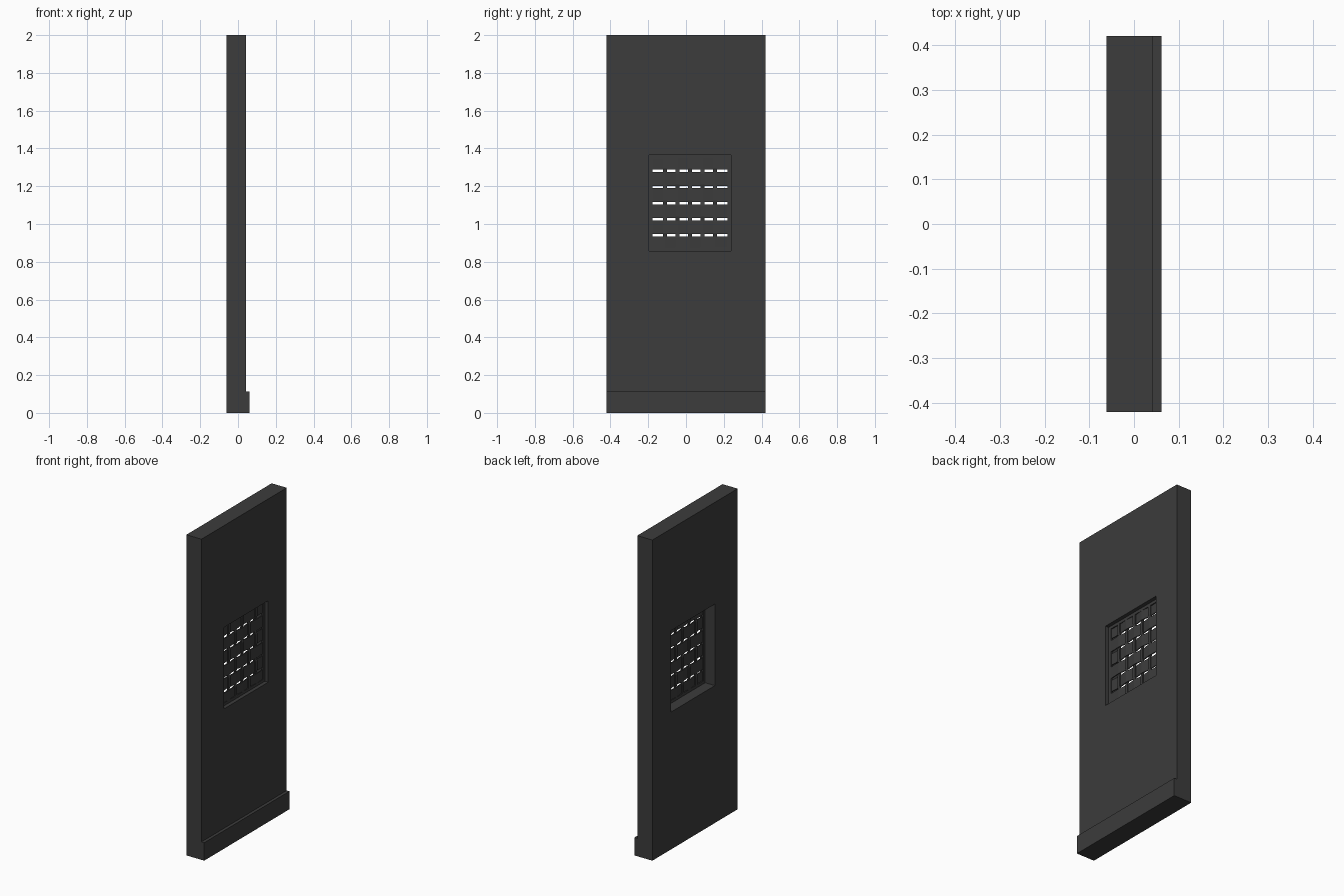
import bpy
import bmesh
from mathutils import Vector

default = bpy.data.objects.get("Cube")
if default:
    bpy.data.objects.remove(default, do_unlink=True)

metal = bpy.data.materials.new("dark_grey_metal")
metal.use_nodes = True
GREY = (0.045, 0.045, 0.045, 1)
metal.diffuse_color = GREY
metal.node_tree.nodes["Principled BSDF"].inputs["Base Color"].default_value = GREY


def finish(name, bm):
    bmesh.ops.recalc_face_normals(bm, faces=bm.faces)
    mesh = bpy.data.meshes.new(name)
    bm.to_mesh(mesh)
    bm.free()
    mesh.materials.append(metal)
    obj = bpy.data.objects.new(name, mesh)
    bpy.context.collection.objects.link(obj)
    return obj


def box(name, low, high):
    low, high = Vector(low), Vector(high)
    bm = bmesh.new()
    bmesh.ops.create_cube(bm, size=1)
    for v in bm.verts:
        v.co = (low + high) / 2 + v.co * (high - low)
    return finish(name, bm)


def woven_strip(name, path, across, thickness):
    """Sweep a rectangular section along a zigzag path."""
    bm = bmesh.new()
    rings = []
    side, depth = Vector(across) / 2, Vector((thickness / 2, 0, 0))
    for p in path:
        corners = (side + depth, side - depth, -side - depth, -side + depth)
        rings.append([bm.verts.new(Vector(p) + c) for c in corners])
    for a, b in zip(rings, rings[1:]):
        for i in range(4):
            j = (i + 1) % 4
            bm.faces.new((a[i], a[j], b[j], b[i]))
    bm.faces.new(rings[0])
    bm.faces.new(rings[-1])
    return finish(name, bm)


# Door slab with a rectangular window opening
BACK, FACE, HALF = -0.062, 0.042, 0.42
Y0, Y1, Z0, Z1 = -0.196, 0.238, 0.857, 1.365
door = box("door_slab", (BACK, -HALF, 0), (FACE, HALF, 2))
cutter = box("window_cutter", (-1, Y0, Z0), (1, Y1, Z1))
cutter.hide_render = True
cut = door.modifiers.new("window_opening", "BOOLEAN")
cut.operation = "DIFFERENCE"
cut.solver = "EXACT"
cut.object = cutter
bpy.context.view_layer.objects.active = door
bpy.ops.object.modifier_apply(modifier=cut.name)
bpy.data.objects.remove(cutter, do_unlink=True)

# Kick plate along the bottom
box("kick_plate", (FACE, -HALF, 0), (0.061, HALF, 0.112))

# Thin border holding the grille
GX, RIM, T = 0.012, 0.018, 0.006
X0, X1 = GX - 0.007, GX + 0.007
box("grille_border_bottom", (X0, Y0, Z0), (X1, Y1, Z0 + RIM))
box("grille_border_top", (X0, Y0, Z1 - RIM), (X1, Y1, Z1))
for label, a, b in (("front", Y0, Y0 + RIM), ("rear", Y1 - RIM, Y1)):
    box("grille_border_" + label, (X0, a, Z0 + RIM), (X1, b, Z1 - RIM))

# Woven grille: wide slats crossed by narrow uprights
ROWS, COLS, AMP = 6, 6, 0.004
row_pitch, col_pitch = 0.085, (Y1 - Y0 - 2 * RIM) / COLS
mid_z = (Z0 + Z1) / 2
row_z = [mid_z + (r - (ROWS - 1) / 2) * row_pitch for r in range(ROWS)]
col_y = [Y0 + RIM + (c + 1) * col_pitch for c in range(COLS - 1)]


def weave(r, c):
    return AMP if (r + c) % 2 else -AMP


for r, z in enumerate(row_z):
    path = [(GX, Y0, z)]
    path += [(GX - weave(r, c), y, z) for c, y in enumerate(col_y)]
    path += [(GX, Y1, z)]
    woven_strip(f"grille_slat_{r + 1}", path, (0, 0, row_pitch - 0.013), T)

for c, y in enumerate(col_y):
    path = [(GX, y, Z0)]
    for r, z in enumerate(row_z):
        path += [(GX + weave(r, c), y, z + d) for d in (-0.03, 0.03)]
    path += [(GX, y, Z1)]
    woven_strip(f"grille_upright_{c + 1}", path, (0, 0.02, 0), T)
